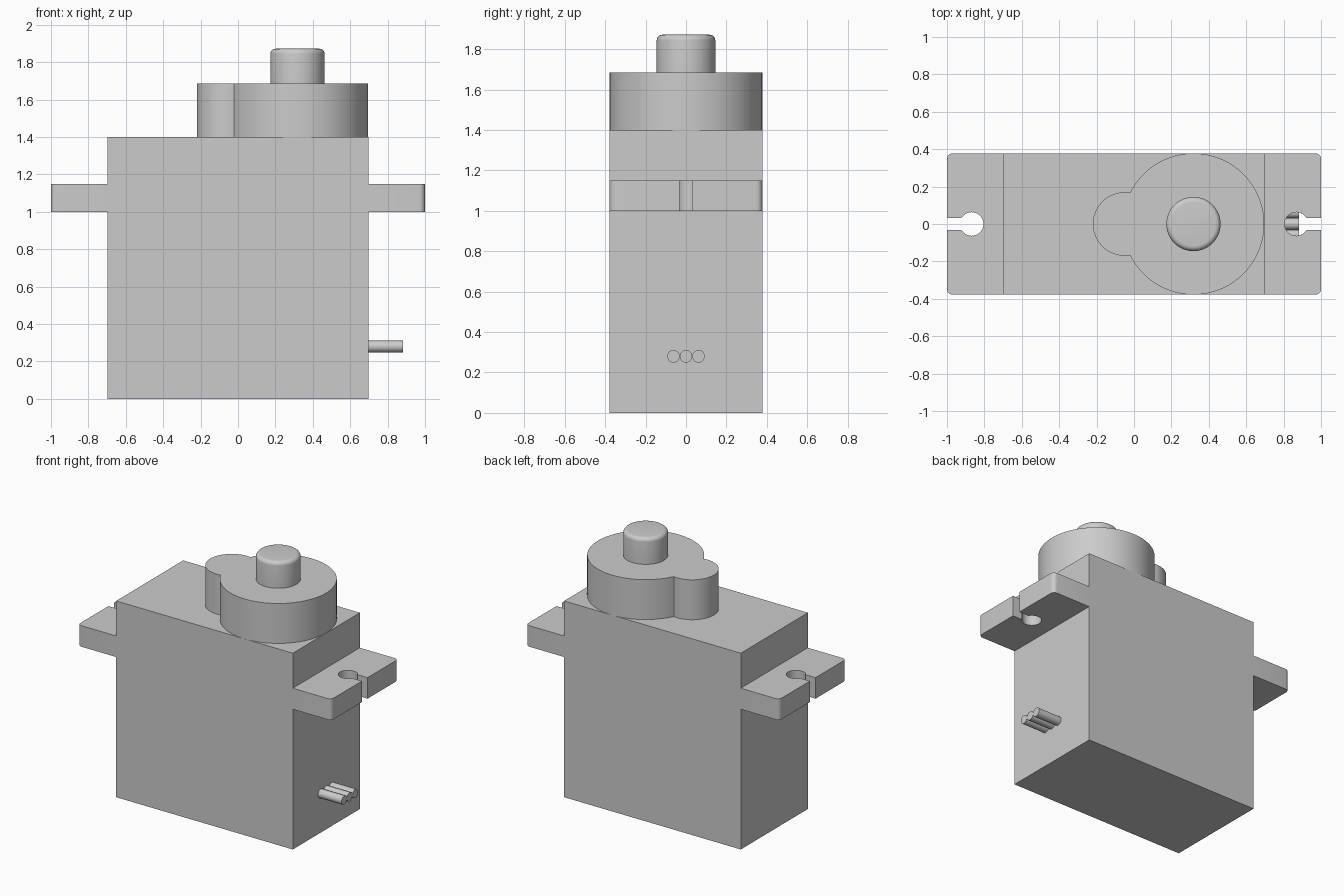
import bpy, bmesh
from math import sin, cos, pi, asin, acos, radians
from mathutils import Matrix

if "Cube" in bpy.data.objects:
    bpy.data.objects.remove(bpy.data.objects["Cube"])

HALF_X, HALF_Y = 0.697, 0.378


def arc(cx, cy, r, a0, a1, n):
    return [(cx + r * cos(a0 + (a1 - a0) * i / n), cy + r * sin(a0 + (a1 - a0) * i / n))
            for i in range(n + 1)]


def prism(name, outline, z0, z1, top_round=0, matrix=None):
    """Extrude a closed xy outline from z0 to z1, optionally rounding the top rim."""
    bm = bmesh.new()
    base = bm.faces.new([bm.verts.new((x, y, z0)) for x, y in outline])
    ext = bmesh.ops.extrude_face_region(bm, geom=[base], use_keep_orig=True)
    for v in (g for g in ext["geom"] if isinstance(g, bmesh.types.BMVert)):
        v.co.z = z1
    if top_round:
        rim = [e for e in bm.edges if all(abs(v.co.z - z1) < 1e-5 for v in e.verts)]
        bmesh.ops.bevel(bm, geom=rim, offset=top_round, segments=6, profile=0.5, affect='EDGES')
    if matrix:
        bm.transform(matrix)
    bmesh.ops.recalc_face_normals(bm, faces=bm.faces)
    me = bpy.data.meshes.new(name)
    bm.to_mesh(me)
    bm.free()
    me.shade_smooth()
    me.set_sharp_from_angle(angle=radians(30))
    ob = bpy.data.objects.new(name, me)
    bpy.context.collection.objects.link(ob)
    return ob


def circle(cx, cy, r, n):
    return arc(cx, cy, r, 0, 2 * pi, n)[:-1]


# Main case
prism("body", [(-HALF_X, -HALF_Y), (HALF_X, -HALF_Y), (HALF_X, HALF_Y), (-HALF_X, HALF_Y)], 0, 1.4)

# Mounting tabs: rounded outer corners and a keyhole slot open to the end
hole_x, hole_r, slot = 0.868, 0.063, 0.032
a = asin(slot / hole_r)
corner = 0.03
half = ([(HALF_X, HALF_Y)]
        + arc(1 - corner, HALF_Y - corner, corner, pi / 2, 0, 6)
        + [(1, slot)]
        + arc(hole_x, 0, hole_r, a, pi, 20))
tab = half + [(x, -y) for x, y in reversed(half[:-1])]
for side, s in (("right", 1), ("left", -1)):
    prism("mounting_tab_" + side, [(s * x, y) for x, y in tab], 1.0, 1.15)

# Gear cover: large circle merged with a smaller lobe
cx, R, lx, r = 0.318, HALF_Y, -0.05, 0.17
d = cx - lx
big = acos((d * d + R * R - r * r) / (2 * d * R))
small = acos((d * d + r * r - R * R) / (2 * d * r))
cover = arc(cx, 0, R, -pi + big, pi - big, 72) + arc(lx, 0, r, small, 2 * pi - small, 32)[1:-1]
prism("gear_cover", cover, 1.4, 1.685)

# Output shaft with rounded rim
prism("output_shaft", circle(cx, 0, 0.145, 64), 1.685, 1.872, 0.028)

# Three wires leaving the right end
for i in (-1, 0, 1):
    place = Matrix.Translation((0, i * 0.062, 0.28)) @ Matrix.Rotation(pi / 2, 4, 'Y')
    prism(f"wire_{i + 2}", circle(0, 0, 0.031, 24), HALF_X, 0.882, matrix=place)
